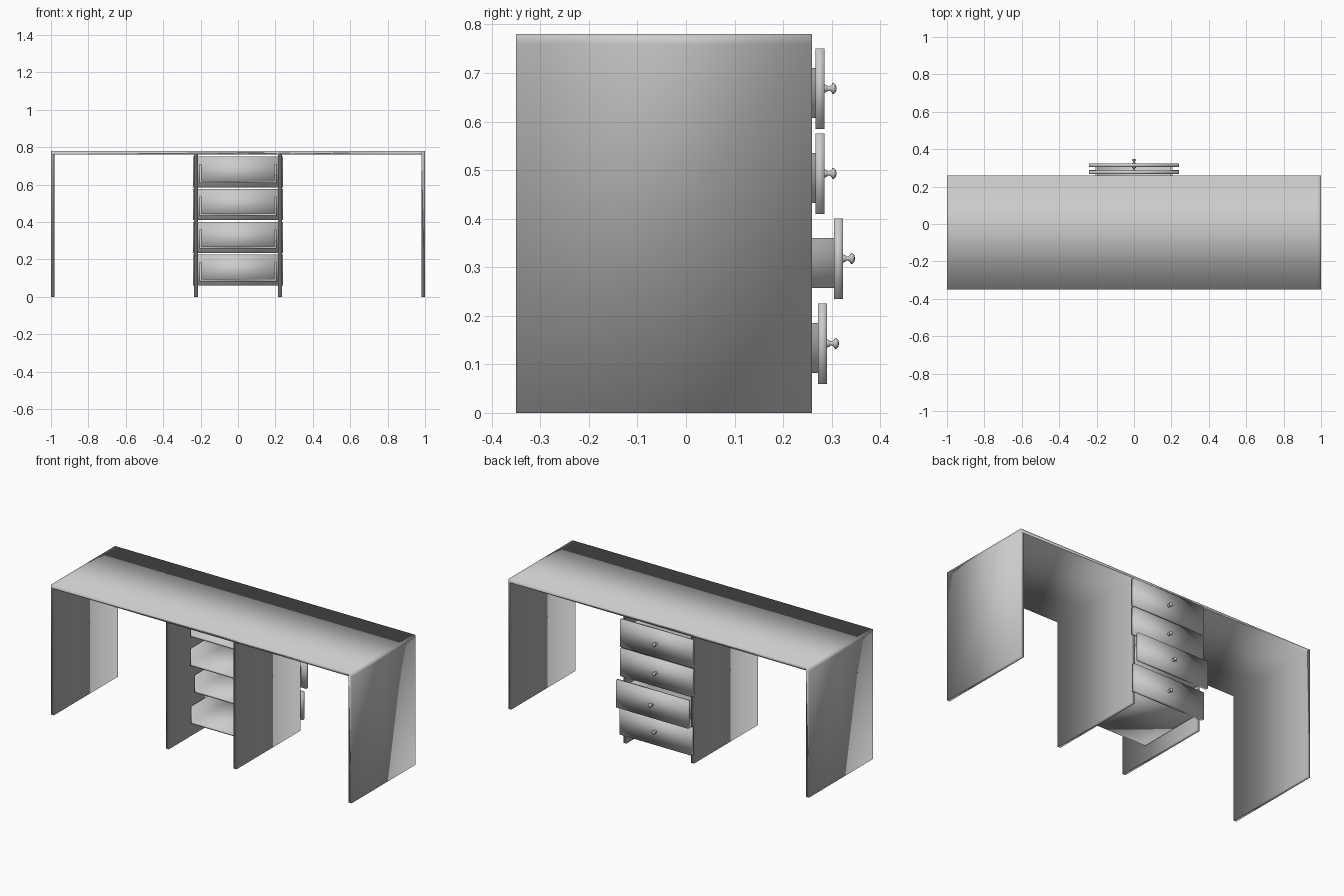
import bpy
import bmesh
import math

old = bpy.data.objects.get("Cube")
if old:
    bpy.data.objects.remove(old, do_unlink=True)

grey = bpy.data.materials.new("plain_grey")
grey.use_nodes = True
colour = (0.6, 0.6, 0.6, 1.0)
grey.diffuse_color = colour
grey.node_tree.nodes["Principled BSDF"].inputs["Base Color"].default_value = colour


def finish(name, bm):
    bmesh.ops.recalc_face_normals(bm, faces=bm.faces)
    for face in bm.faces:
        face.smooth = True
    mesh = bpy.data.meshes.new(name)
    bm.to_mesh(mesh)
    bm.free()
    mesh.materials.append(grey)
    obj = bpy.data.objects.new(name, mesh)
    bpy.context.collection.objects.link(obj)
    return obj


def extrude_profile(name, half, y0, y1):
    """Mirror a half outline of (x, z) points across x = 0 and extrude it along y."""
    outline = half + [(-x, z) for x, z in reversed(half)]
    bm = bmesh.new()
    face = bm.faces.new([bm.verts.new((x, y0, z)) for x, z in outline])
    new = bmesh.ops.extrude_face_region(bm, geom=[face])["geom"]
    moved = [v for v in new if isinstance(v, bmesh.types.BMVert)]
    bmesh.ops.translate(bm, verts=moved, vec=(0, y1 - y0, 0))
    # the starting cap is kept by the extrusion only when it is a free face
    if not any(all(abs(v.co.y - y0) < 1e-6 for v in f.verts) for f in bm.faces):
        bm.faces.new([v for v in bm.verts if abs(v.co.y - y0) < 1e-6])
    return finish(name, bm)


def lathe(name, profile, y, z, steps=16):
    """Turn (radius, distance) points around an axis along y."""
    bm = bmesh.new()
    verts = [bm.verts.new((r, d, 0)) for r, d in profile]
    edges = [bm.edges.new(pair) for pair in zip(verts, verts[1:])]
    bmesh.ops.spin(bm, geom=verts + edges, cent=(0, 0, 0), axis=(0, 1, 0),
                   angle=math.tau, steps=steps)
    bmesh.ops.remove_doubles(bm, verts=bm.verts, dist=0.0002)
    bmesh.ops.translate(bm, verts=bm.verts, vec=(0, y, z))
    return finish(name, bm)


# Desk shell: top, end panels and drawer-case sides in one comb-shaped piece
TOP, UNDER = 0.78, 0.76
OUT, INN = 0.235, 0.215
extrude_profile("desk_shell", [
    (INN, UNDER), (INN, 0), (OUT, 0), (OUT, UNDER),
    (0.98, UNDER), (0.98, 0), (1, 0), (1, UNDER),
    (1, TOP), (0.98, TOP),
], -0.35, 0.26)

# Drawers: front board, open tray and turned knob, each pulled out a little
KNOB = [(0, 0), (0.009, 0), (0.007, 0.004), (0.004, 0.009), (0.006, 0.013),
        (0.011, 0.017), (0.011, 0.02), (0.007, 0.024), (0, 0.025)]
pulled = [0.272, 0.305, 0.267, 0.267]
for i, y in enumerate(pulled):
    z = 0.06 + 0.175 * i
    front = y + 0.018
    extrude_profile(f"drawer_front_{i + 1}",
                    [(0.24, z), (0.24, z + 0.165)], y, front)
    low, high, floor = z + 0.022, z + 0.125, z + 0.034
    extrude_profile(f"drawer_tray_{i + 1}",
                    [(0.195, floor), (0.195, high), (0.206, high), (0.206, low)],
                    y - 0.425, y)
    lathe(f"drawer_knob_{i + 1}", KNOB, front, z + 0.083)
